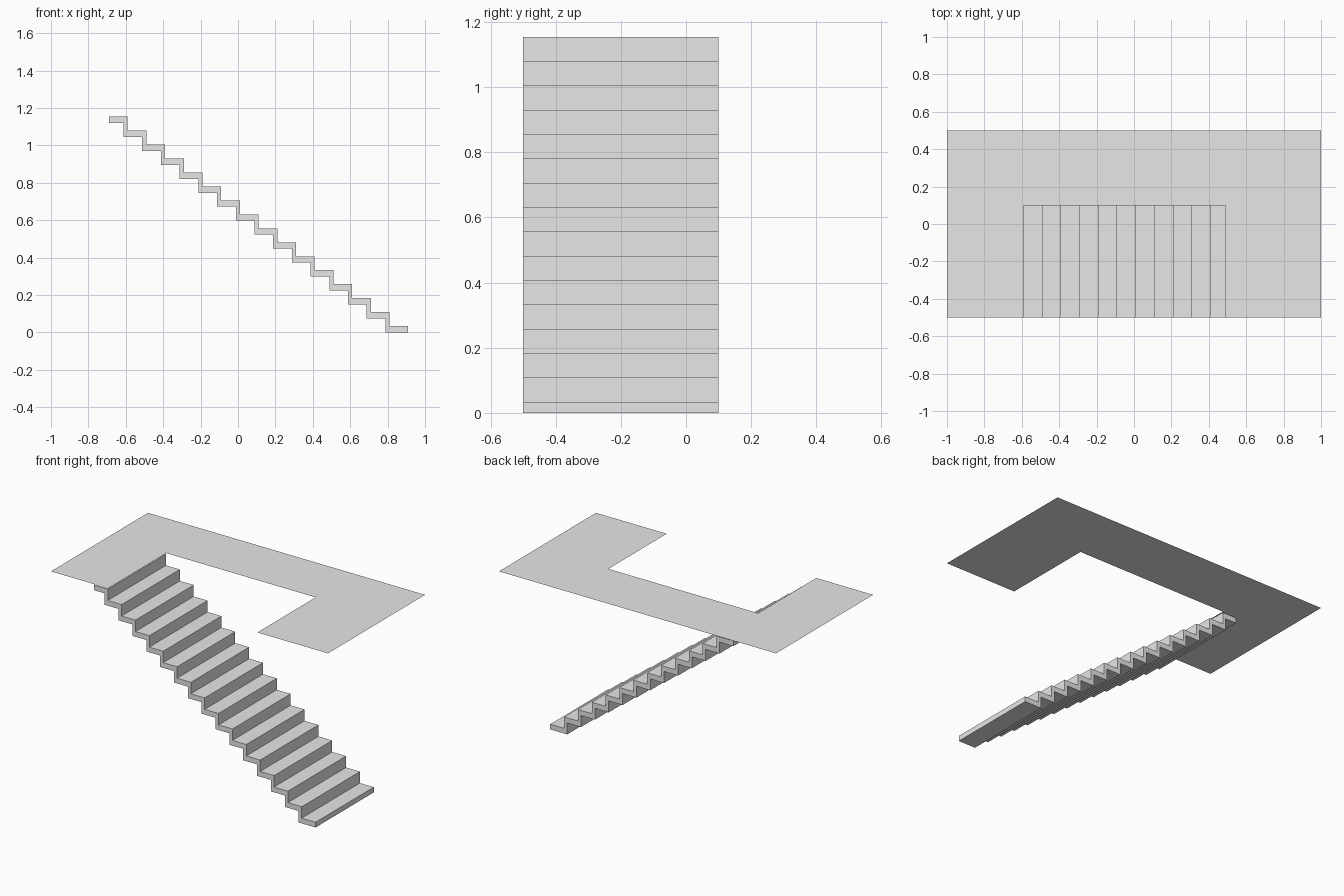
import bpy
import bmesh

cube = bpy.data.objects.get("Cube")
if cube:
    bpy.data.objects.remove(cube, do_unlink=True)

# Single plain grey for everything
grey = bpy.data.materials.new("plain_grey")
grey.use_nodes = True
grey.diffuse_color = (0.8, 0.8, 0.8, 1)
grey.node_tree.nodes["Principled BSDF"].inputs["Base Color"].default_value = (0.8, 0.8, 0.8, 1)


def make_object(name, points, extrude=None):
    """Build one flat outline, optionally extruded into a solid."""
    bm = bmesh.new()
    face = bm.faces.new([bm.verts.new(p) for p in points])
    if extrude:
        result = bmesh.ops.extrude_face_region(bm, geom=[face], use_keep_orig=True)
        moved = [v for v in result["geom"] if isinstance(v, bmesh.types.BMVert)]
        bmesh.ops.translate(bm, verts=moved, vec=extrude)
        bmesh.ops.recalc_face_normals(bm, faces=bm.faces)
    mesh = bpy.data.meshes.new(name)
    bm.to_mesh(mesh)
    bm.free()
    mesh.materials.append(grey)
    obj = bpy.data.objects.new(name, mesh)
    bpy.context.collection.objects.link(obj)
    return obj


# Staircase: folded tread-and-riser profile, extruded across its width
STEPS = 16
RUN, RISE = 0.1, 0.0747
SLAB, RISER = 0.034, 0.022
FRONT, BACK_Y, FRONT_Y = 0.91, 0.1, -0.5

upper, lower = [], []
for i in range(STEPS):
    nose = FRONT - RUN * i
    top = SLAB + RISE * i
    upper += [(nose, top), (nose - RUN, top)]
    if i < STEPS - 1:
        rear = nose - RUN - RISER
        lower += [(rear, top - SLAB), (rear, top + RISE - SLAB)]
lower = [(FRONT, 0)] + lower + [(FRONT - RUN * STEPS, RISE * (STEPS - 1))]
profile = upper + lower[::-1]
make_object("staircase", [(x, FRONT_Y, z) for x, z in profile],
            extrude=(0, BACK_Y - FRONT_Y, 0))

# Upper floor: thin sheet with a stairwell notch open to the front
LEVEL = 1.16
outline = [(-1, -0.5), (-0.59, -0.5), (-0.59, 0.1), (0.49, 0.1),
           (0.49, -0.5), (1, -0.5), (1, 0.5), (-1, 0.5)]
make_object("upper_floor", [(x, y, LEVEL) for x, y in outline])
